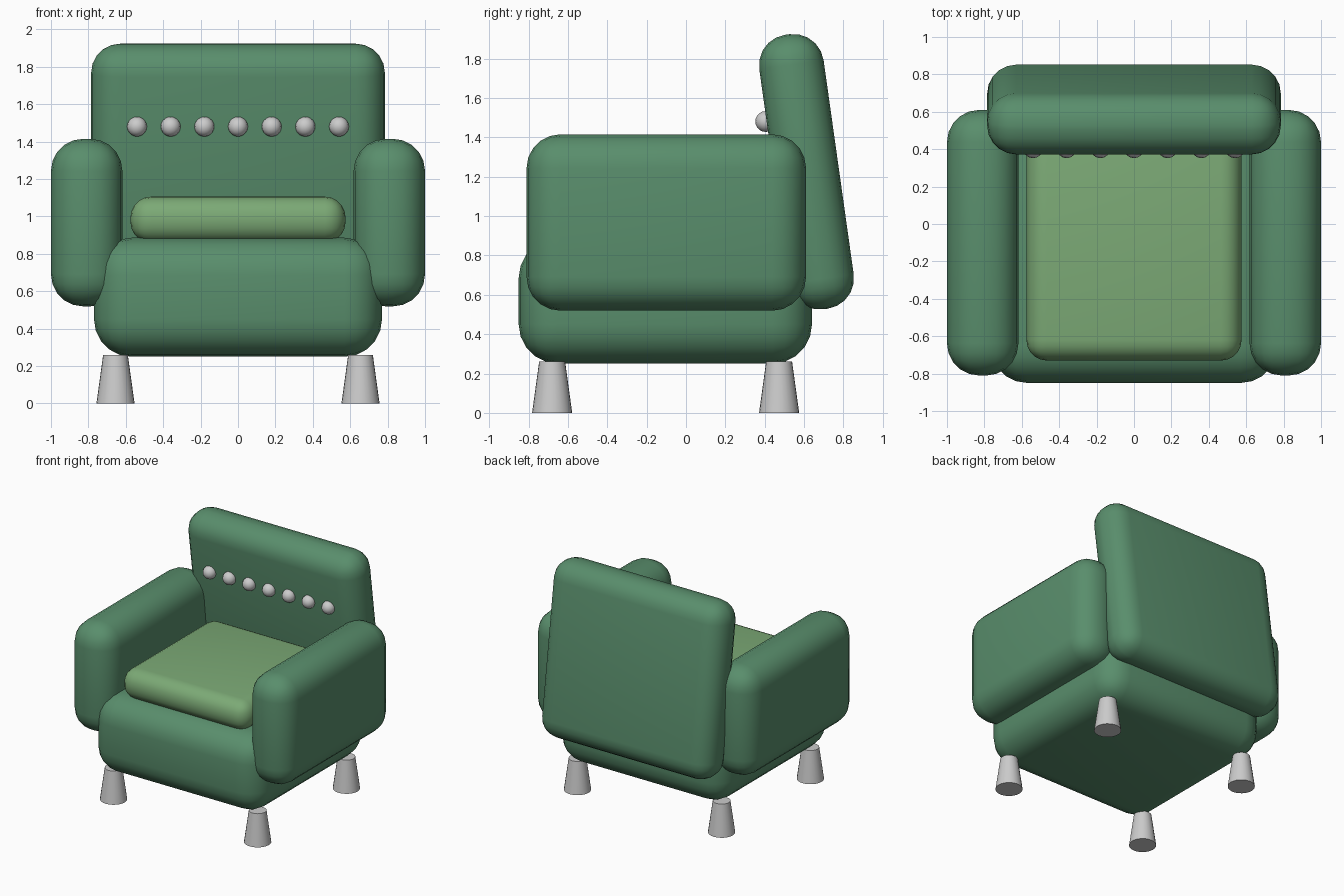
import bpy
from math import radians

if "Cube" in bpy.data.objects:
    bpy.data.objects.remove(bpy.data.objects["Cube"])


def material(name, rgb):
    m = bpy.data.materials.new(name)
    m.diffuse_color = (*rgb, 1)
    m.use_nodes = True
    m.node_tree.nodes["Principled BSDF"].inputs["Base Color"].default_value = m.diffuse_color
    return m


GREEN = material("green_fabric", (0.10, 0.27, 0.15))
LIGHT = material("light_green_fabric", (0.20, 0.40, 0.18))


def padded_box(name, center, size, radius, mat, tilt=0):
    """Soft upholstered block: a box with rounded edges."""
    bpy.ops.mesh.primitive_cube_add(size=1, location=center)
    ob = bpy.context.object
    ob.name = name
    ob.scale = size
    bpy.ops.object.transform_apply(location=False, rotation=False, scale=True)
    bevel = ob.modifiers.new("rounding", 'BEVEL')
    bevel.width = radius
    bevel.segments = 5
    bevel.limit_method = 'NONE'
    bpy.ops.object.modifier_apply(modifier=bevel.name)
    bpy.ops.object.shade_smooth()
    ob.rotation_euler.x = radians(tilt)
    ob.data.materials.append(mat)
    return ob


# Upholstered body
padded_box("seat_base", (0, -0.105, 0.568), (1.54, 1.49, 0.636), 0.2, GREEN)
padded_box("seat_cushion", (0, -0.13, 0.983), (1.15, 1.20, 0.245), 0.11, LIGHT)
padded_box("backrest", (0, 0.612, 1.225), (1.57, 0.33, 1.408), 0.155, GREEN, tilt=8)
for side, label in ((-1, "left"), (1, "right")):
    padded_box(f"{label}_arm", (side * 0.809, -0.10, 0.967),
               (0.382, 1.42, 0.896), 0.172, GREEN)

# Row of buttons on the backrest
for i in range(7):
    bpy.ops.mesh.primitive_uv_sphere_add(segments=16, ring_count=10, radius=0.053,
                                         location=((i - 3) * 0.18, 0.405, 1.48))
    bpy.context.object.name = f"button_{i + 1}"
    bpy.ops.object.shade_smooth()

# Tapered legs
for y, row in ((-0.68, "front"), (0.473, "back")):
    for side, label in ((-1, "left"), (1, "right")):
        bpy.ops.mesh.primitive_cone_add(vertices=24, radius1=0.102, radius2=0.066,
                                        depth=0.26, location=(side * 0.655, y, 0.13))
        bpy.context.object.name = f"{row}_{label}_leg"
        bpy.ops.object.shade_smooth_by_angle(angle=radians(40))
